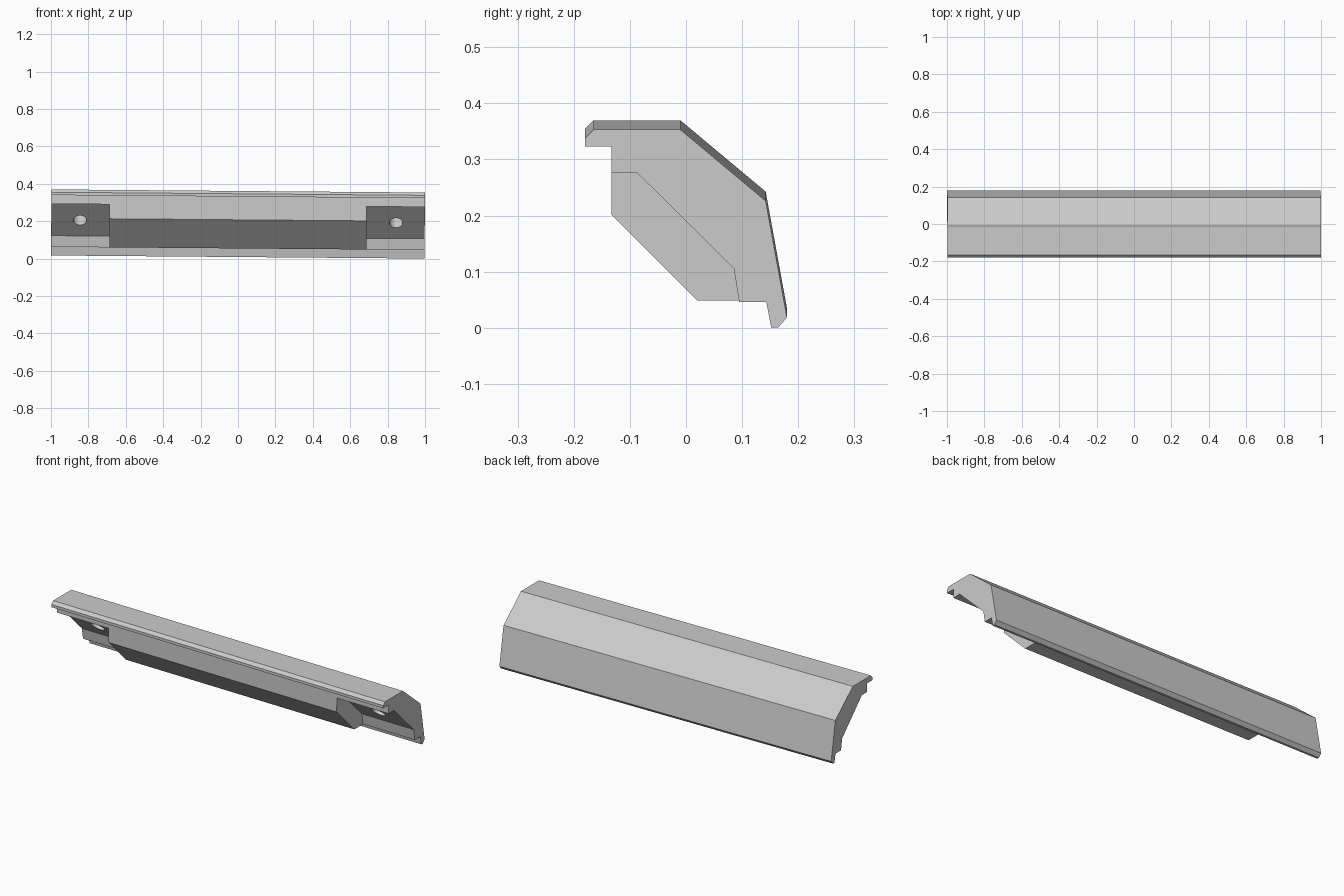
import bpy, bmesh
from mathutils import Matrix, Vector

if "Cube" in bpy.data.objects:
    bpy.data.objects.remove(bpy.data.objects["Cube"], do_unlink=True)

HALF = 0.9985      # half length of the rail
MID = 0.177        # profile mid height
TILT = 0.0083      # slight slope along the length

grey = bpy.data.materials.new("light_grey")
grey.use_nodes = True
grey.diffuse_color = (0.6, 0.6, 0.6, 1)
grey.node_tree.nodes["Principled BSDF"].inputs["Base Color"].default_value = (0.6, 0.6, 0.6, 1)


def add_object(name, bm):
    bmesh.ops.recalc_face_normals(bm, faces=bm.faces)
    mesh = bpy.data.meshes.new(name)
    bm.to_mesh(mesh)
    bm.free()
    mesh.materials.append(grey)
    obj = bpy.data.objects.new(name, mesh)
    bpy.context.collection.objects.link(obj)
    return obj


def extrude_profile(name, points, x0, x1):
    """Extrude a (y, z) outline along x."""
    bm = bmesh.new()
    face = bm.faces.new([bm.verts.new((x0, y, z - MID)) for y, z in points])
    out = bmesh.ops.extrude_face_region(bm, geom=[face])
    verts = [g for g in out["geom"] if isinstance(g, bmesh.types.BMVert)]
    bmesh.ops.translate(bm, verts=verts, vec=(x1 - x0, 0, 0))
    return add_object(name, bm)


def hole_cutter(name, x):
    """Round cutter set square to the sloping underside."""
    axis = Vector((0, 0.703, 0.711))
    turn = axis.to_track_quat('Z', 'X').to_matrix().to_4x4()
    bm = bmesh.new()
    bmesh.ops.create_cone(bm, cap_ends=True, segments=32, radius1=0.036, radius2=0.036,
                          depth=0.16, matrix=Matrix.Translation((x, 0, 0.19 - MID)) @ turn)
    return add_object(name, bm)


def subtract(target, cutter):
    cutter.hide_render = True
    mod = target.modifiers.new("cut", 'BOOLEAN')
    mod.operation = 'DIFFERENCE'
    mod.solver = 'EXACT'
    mod.object = cutter
    bpy.context.view_layer.objects.active = target
    bpy.ops.object.modifier_apply(modifier=mod.name)
    bpy.data.objects.remove(cutter, do_unlink=True)


# Full section: top, sloping back, lower lip, underside, front lip
section = [(-0.165, 0.354), (-0.01, 0.354), (0.142, 0.227), (0.18, 0.019),
           (0.164, 0.001), (0.152, 0.001), (0.143, 0.047), (0.02, 0.047),
           (-0.133, 0.2), (-0.133, 0.324), (-0.18, 0.324), (-0.18, 0.339)]
rail = extrude_profile("rail", section, -HALF, HALF)

# Notches and bolt holes at both ends
notch = [(-0.3, 0.277), (-0.087, 0.277), (0.085, 0.107), (0.096, 0.04),
         (0.096, -0.05), (-0.3, -0.05)]
for side in (-1, 1):
    ends = sorted((side * 0.687, side * 1.1))
    subtract(rail, extrude_profile("notch_cutter", notch, *ends))
    subtract(rail, hole_cutter("hole_cutter", side * 0.845))

rail.rotation_euler = (0, TILT, 0)
rail.location = (0, 0, 0.1845)
